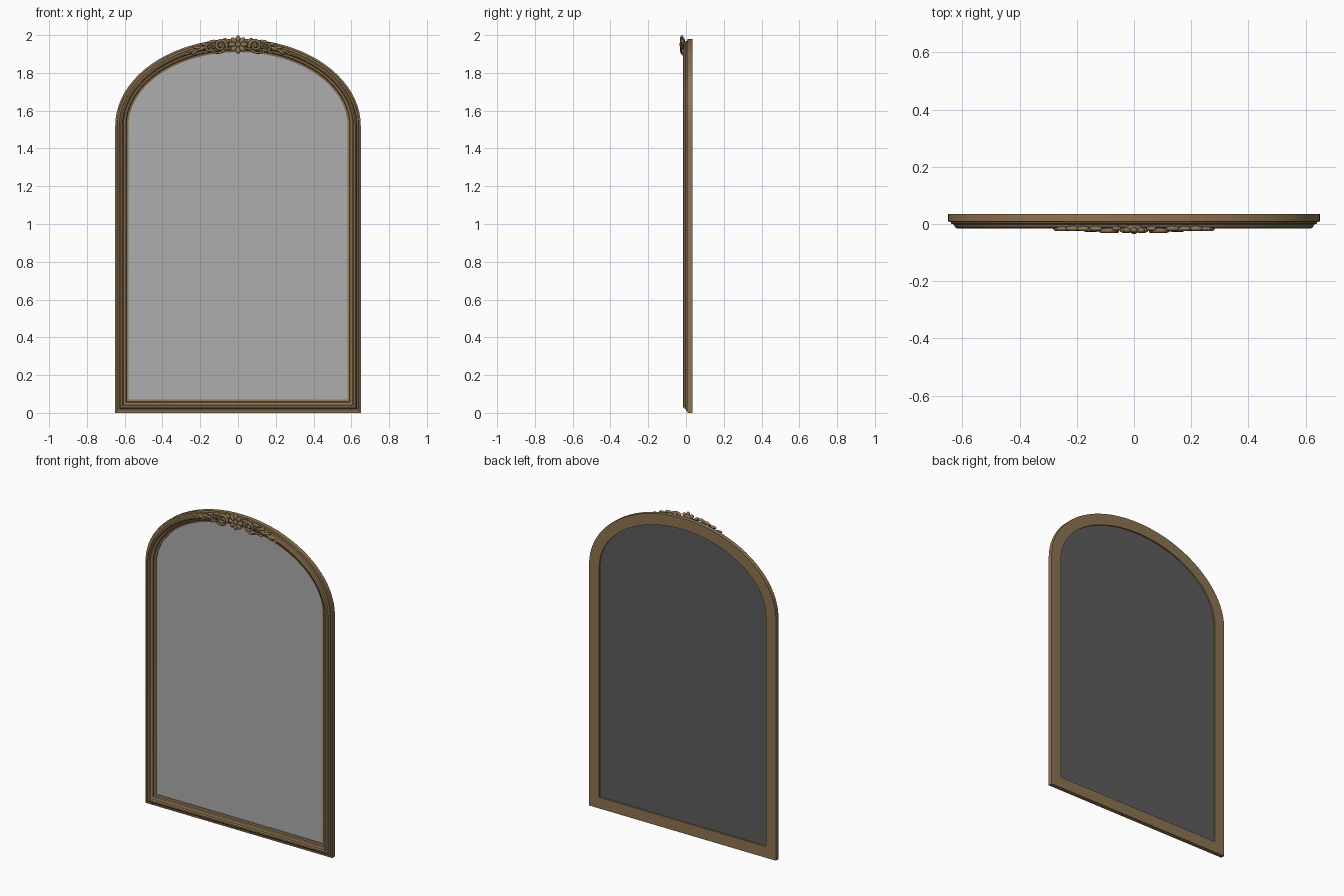
import bpy, bmesh
from math import sin, cos, pi, radians

cube = bpy.data.objects.get("Cube")
if cube:
    bpy.data.objects.remove(cube, do_unlink=True)


def material(name, rgb):
    m = bpy.data.materials.new(name)
    m.use_nodes = True
    m.diffuse_color = (*rgb, 1)
    bsdf = m.node_tree.nodes["Principled BSDF"]
    bsdf.inputs["Base Color"].default_value = (*rgb, 1)
    bsdf.inputs["Roughness"].default_value = 0.6
    return m


GOLD = material("antique_gold", (0.27, 0.175, 0.085))
GLASS = material("mirror_grey", (0.42, 0.42, 0.42))
BACK = material("backing_dark_grey", (0.11, 0.11, 0.11))

HALF, SPRING, RISE = 0.65, 1.52, 0.46   # half width, arch start, arch rise
SEGS = 40


def outline(d):
    """Arched outline, moved inwards by d, as (x, z) points."""
    arch = [((HALF - d) * cos(pi * i / SEGS), SPRING + (RISE - d) * sin(pi * i / SEGS))
            for i in range(SEGS + 1)]
    return [(d - HALF, d), (HALF - d, d)] + arch


def select(ob):
    bpy.ops.object.select_all(action='DESELECT')
    ob.select_set(True)
    bpy.context.view_layer.objects.active = ob


def finish(bm, name, mats, angle=None):
    bmesh.ops.recalc_face_normals(bm, faces=bm.faces)
    me = bpy.data.meshes.new(name)
    bm.to_mesh(me)
    bm.free()
    for m in mats:
        me.materials.append(m)
    ob = bpy.data.objects.new(name, me)
    bpy.context.collection.objects.link(ob)
    if angle:
        select(ob)
        bpy.ops.object.shade_smooth_by_angle(angle=radians(angle))
    return ob


# Moulded frame: stepped section (inset, y) swept round the outline
SECTION = [(0, .035), (0, .009), (.009, .007), (.011, .001), (.020, -.002),
           (.024, -.011), (.031, -.015), (.038, -.013), (.043, -.005),
           (.050, -.003), (.056, .001), (.059, .010), (.070, .013), (.070, .035)]
bm = bmesh.new()
rings = [[bm.verts.new((x, y, z)) for x, z in outline(d)] for d, y in SECTION]
count = len(rings[0])
for k, ring in enumerate(rings):
    nxt = rings[(k + 1) % len(rings)]
    for i in range(count):
        j = (i + 1) % count
        bm.faces.new((ring[i], ring[j], nxt[j], nxt[i]))
finish(bm, "frame", [GOLD], 25)

# Mirror panel: pale glass in front, dark backing behind
bm = bmesh.new()
face = bm.faces.new([bm.verts.new((x, .018, z)) for x, z in outline(.068)])
ext = bmesh.ops.extrude_face_region(bm, geom=[face])
bmesh.ops.translate(bm, vec=(0, .008, 0),
                    verts=[v for v in ext["geom"] if isinstance(v, bmesh.types.BMVert)])
bmesh.ops.recalc_face_normals(bm, faces=bm.faces)
for f in bm.faces:
    f.material_index = 0 if f.normal.y < -0.5 else 1
finish(bm, "mirror_panel", [GLASS, BACK])


def bead(name, x, y, z, size, turn=0):
    """Flattened ellipsoid, turned in the plane of the frame."""
    bpy.ops.mesh.primitive_uv_sphere_add(segments=14, ring_count=8, location=(x, y, z),
                                         rotation=(0, -turn, 0))
    ob = bpy.context.object
    ob.name = name
    ob.scale = size
    ob.data.materials.append(GOLD)
    bpy.ops.object.shade_smooth()


def tube(name, pts, thick, y, taper):
    """Rounded strand through (x, z) points, thinning to the taper factor."""
    cu = bpy.data.curves.new(name, 'CURVE')
    cu.dimensions = '3D'
    cu.bevel_depth = thick
    cu.bevel_resolution = 2
    cu.use_fill_caps = True
    sp = cu.splines.new('POLY')
    sp.points.add(len(pts) - 1)
    for i, (x, z) in enumerate(pts):
        sp.points[i].co = (x, y, z, 1)
        sp.points[i].radius = 1 + (taper - 1) * i / (len(pts) - 1)
    cu.materials.append(GOLD)
    ob = bpy.data.objects.new(name, cu)
    bpy.context.collection.objects.link(ob)
    select(ob)
    bpy.ops.object.convert(target='MESH')
    bpy.ops.object.shade_smooth_by_angle(angle=radians(50))


def spiral(cx, cz, r0, r1, a0, a1, n=22):
    pts = []
    for i in range(n + 1):
        t = i / n
        r, a = r0 + (r1 - r0) * t, radians(a0 + (a1 - a0) * t)
        pts.append((cx + r * cos(a), cz + r * sin(a)))
    return pts


# Crest flower: ring of petals round a domed centre
CREST = 1.95
for i in range(8):
    a = 2 * pi * i / 8 + pi / 2
    bead(f"flower_petal_{i + 1}", .031 * cos(a), -.022, CREST + .031 * sin(a),
         (.019, .010, .013), a)
bead("flower_centre", 0, -.022, CREST, (.015, .013, .015))
bead("flower_base", 0, -.014, CREST, (.035, .012, .035))

# Scrolls and leaves, mirrored on both sides of the flower
for side, s in (("left", 1), ("right", -1)):
    def flip(pts):
        return [(s * x, z) for x, z in pts]

    tube(f"{side}_large_scroll", flip(spiral(.092, 1.944, .034, .006, 200, -330)),
         .009, -.023, .6)
    tube(f"{side}_small_scroll", flip(spiral(.152, 1.939, .024, .005, -150, 330)),
         .007, -.021, .6)
    tube(f"{side}_lower_scroll", flip(spiral(.115, 1.955, .055, .040, 215, 330, 12)),
         .007, -.021, .7)
    bead(f"{side}_scroll_eye", s * .092, -.022, 1.944, (.010, .009, .010))

    # Leaves: x, z, length, width, turn in degrees
    leaves = [(.060, 1.972, .020, .009, 35), (.135, 1.966, .024, .009, -10),
              (.178, 1.953, .022, .008, -5), (.190, 1.930, .028, .009, -25),
              (.215, 1.934, .026, .008, 5), (.228, 1.912, .024, .008, -40),
              (.245, 1.917, .028, .007, -15), (.268, 1.902, .018, .006, -35),
              (.165, 1.912, .022, .007, -20)]
    for i, (x, z, length, width, turn) in enumerate(leaves):
        bead(f"{side}_leaf_{i + 1}", s * x, -.016, z, (length, .009, width),
             s * radians(turn))
    stem = [(.16 + .12 * t / 8, 1.937 - .042 * (t / 8) ** 1.4) for t in range(9)]
    tube(f"{side}_stem", flip(stem), .006, -.016, .5)
